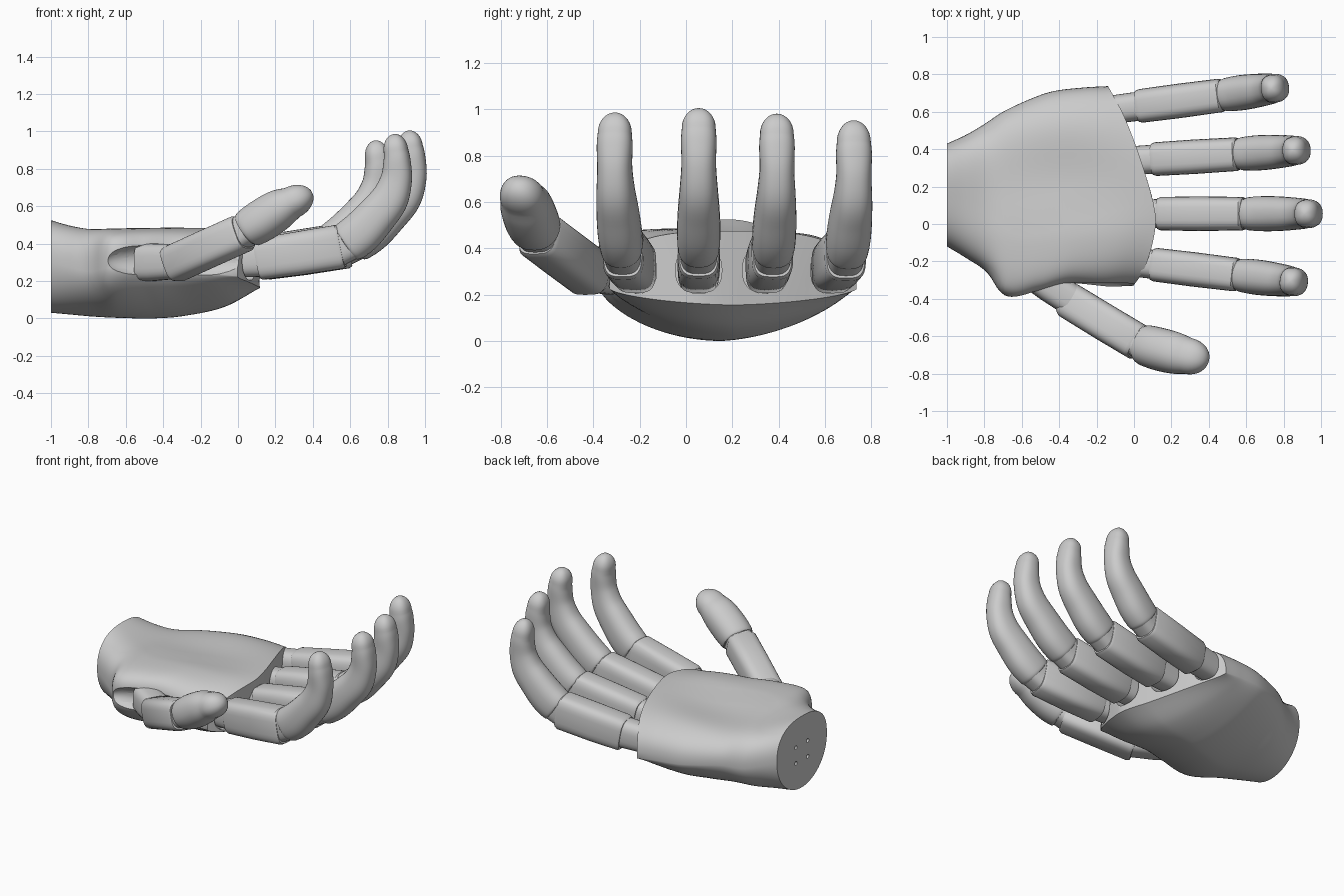
import bpy, bmesh
from math import sin, cos, pi, radians, copysign
from mathutils import Vector

if "Cube" in bpy.data.objects:
    bpy.data.objects.remove(bpy.data.objects["Cube"])


def interp(keys, t):
    """Smooth interpolation through rows (t, a, b, ...)."""
    t = min(max(t, keys[0][0]), keys[-1][0])
    i = 0
    while i < len(keys) - 2 and t > keys[i + 1][0]:
        i += 1

    def slope(k, j):
        a, b = keys[max(k - 1, 0)], keys[min(k + 1, len(keys) - 1)]
        return (b[j] - a[j]) / (b[0] - a[0])
    h = keys[i + 1][0] - keys[i][0]
    s = (t - keys[i][0]) / h
    out = []
    for j in range(1, len(keys[0])):
        p, q = keys[i][j], keys[i + 1][j]
        m, n = slope(i, j) * h, slope(i + 1, j) * h
        out.append((2*s**3 - 3*s*s + 1)*p + (s**3 - 2*s*s + s)*m
                   + (3*s*s - 2*s**3)*q + (s**3 - s*s)*n)
    return out


def sgn_pow(v, e):
    return copysign(abs(v) ** e, v)


def mesh_from_rings(name, rings, strip_end=False, angle=35):
    bm = bmesh.new()
    vs = [[bm.verts.new(p) for p in r] for r in rings]
    n = len(rings[0])
    for a, b in zip(vs, vs[1:]):
        for i in range(n):
            k = (i + 1) % n
            bm.faces.new((a[i], a[k], b[k], b[i]))
    bm.faces.new(vs[0])
    if strip_end:
        e = vs[-1]
        for i in range(n // 2):
            q = [e[i], e[i + 1], e[n - i - 1], e[(n - i) % n]]
            bm.faces.new(list(dict.fromkeys(q)))
    else:
        bm.faces.new(vs[-1])
    bmesh.ops.recalc_face_normals(bm, faces=bm.faces)
    me = bpy.data.meshes.new(name)
    bm.to_mesh(me)
    bm.free()
    ob = bpy.data.objects.new(name, me)
    bpy.context.collection.objects.link(ob)
    smooth(ob, angle)
    return ob


def smooth(ob, angle=35):
    bpy.ops.object.select_all(action='DESELECT')
    ob.select_set(True)
    bpy.context.view_layer.objects.active = ob
    bpy.ops.object.shade_smooth_by_angle(angle=radians(angle))


def sweep(name, rows, side, power=2.5, tip=0, steps=1, n=32):
    """Tube through rows (x, y, z, half width, half thickness), optional round tip."""
    keys = [(i, *r) for i, r in enumerate(rows)]
    count = (len(rows) - 1) * steps
    st = [interp(keys, i / steps) for i in range(count + 1)]
    pts = [Vector(s[:3]) for s in st]
    tan = [(pts[min(i + 1, count)] - pts[max(i - 1, 0)]).normalized() for i in range(count + 1)]
    sec = [(p, t, s[3], s[4]) for p, t, s in zip(pts, tan, st)]
    if tip:
        p, t, w, h = sec[-1]
        for k in range(1, 9):
            a = k / 8 * pi / 2 * 0.96
            sec.append((p + t * tip * sin(a), t, w * cos(a), h * cos(a)))
    rings = []
    for p, t, w, h in sec:
        s = (side - t * side.dot(t)).normalized()
        u = t.cross(s)
        rings.append([p + s * w * sgn_pow(cos(2*pi*i/n), 2/power)
                      + u * h * sgn_pow(sin(2*pi*i/n), 2/power) for i in range(n)])
    return mesh_from_rings(name, rings)


def cut(ob, cutter):
    m = ob.modifiers.new("cut", 'BOOLEAN')
    m.operation, m.object, m.solver = 'DIFFERENCE', cutter, 'EXACT'
    bpy.ops.object.select_all(action='DESELECT')
    bpy.context.view_layer.objects.active = ob
    ob.select_set(True)
    bpy.ops.object.modifier_apply(modifier=m.name)
    bpy.data.objects.remove(cutter)


# Palm shell: curved front edge, sections given as (u, y min, y max, z bottom, z top, z widest)
FRONT = [(-.34, -.01), (-.25, .05), (-.1, .1), (.05, .115), (.3, .05), (.57, -.05), (.74, -.14)]
PALM = [(0, -.12, .43, .03, .525, .30), (.1, -.185, .475, .02, .50, .27),
        (.2, -.255, .53, .01, .482, .25), (.32, -.385, .60, .003, .482, .27),
        (.5, -.36, .67, 0, .485, .26), (.65, -.32, .71, .012, .487, .25),
        (.85, -.335, .73, .06, .485, .24), (1, -.33, .737, .155, .475, .225)]
N, U = 80, 48
rings = []
for k in range(U + 1):
    u = k / U
    y0, y1, zb, zt, zw = interp(PALM, u)
    ring = []
    for i in range(N):
        c, s = cos(2*pi*i/N), sin(2*pi*i/N)
        # the palm rim overhangs the thumb root
        lip = 2.5 * sin(pi * u) ** 2 if c < 0 else 0
        e = 2 / (2.5 + .4 * u + lip) if s > 0 else 2 / (2 - .4 * min(1, 2 * u))
        y = (y0 + y1) / 2 + (y1 - y0) / 2 * sgn_pow(c, e)
        z = zw + ((zt - zw) if s > 0 else (zw - zb)) * sgn_pow(s, e)
        if s > 0:
            z -= .035 * sin(pi * u) * max(0, 1 - ((y - .25) / .33) ** 2) ** 2 * s
        ring.append(Vector((-1 + u * (1 + interp(FRONT, y)[0]), y, z)))
    rings.append(ring)
palm = mesh_from_rings("palm", rings, strip_end=True)

# Shallow thumb recess in the palm side
bpy.ops.mesh.primitive_uv_sphere_add(segments=48, ring_count=24, location=(-.28, -.42, .31))
recess = bpy.context.object
recess.scale = (.44, .13, .115)
cut(palm, recess)

# Screw holes in the wrist face
for y in (.09, .22):
    for z in (.22, .33):
        bpy.ops.mesh.primitive_cylinder_add(vertices=16, radius=.013, depth=.1,
                                            location=(-1, y, z), rotation=(0, pi / 2, 0))
        cut(palm, bpy.context.object)

# Fingers: (name, root x, root y, angle, height factor, tip length factor, slot start, slot half width)
FINGERS = [("index", -.03, -.2, -7, .965, .87, .055, .088),
           ("middle", 0, .055, 0, 1, 1, .03, .1),
           ("ring", -.03, .338, 3.5, .955, .9, 0, .1),
           ("little", -.11, .612, 7.5, .90, .81, 0, .082)]
TIP = [(.615, .402, .08, .095), (.63, .412, .09, .112), (.71, .468, .094, .115),
       (.80, .555, .091, .108), (.883, .65, .083, .1), (.925, .76, .075, .084),
       (.93, .86, .077, .072), (.923, .92, .073, .065)]
for name, rx, ry, ang, k, f, start, sw in FINGERS:
    d = Vector((cos(radians(ang)), sin(radians(ang)), 0))
    side = Vector((-d.y, d.x, 0))

    def rows(local):
        out = []
        for l, z, w, h in local:
            l = .6 + (l - .6) * f if l > .6 else l
            out.append((rx + d.x * l, ry + d.y * l, .3 + (z - .3) * k, w, h))
        return out

    cut(palm, sweep("slot", rows([(start, .305, sw, .1), (.35, .305, sw, .1)]), side, 2.4))
    sweep(name + "_root", rows([(-.08, .305, .076, .09), (.2, .325, .078, .1)]), side, 2.8)
    sweep(name + "_proximal", rows([(.135, .315, .084, .104), (.15, .318, .09, .112),
                                    (.35, .348, .092, .117), (.575, .385, .09, .119),
                                    (.59, .388, .083, .11)]), side, 3.4)
    sweep(name + "_knuckle", rows([(.56, .38, .08, .103), (.66, .425, .08, .1)]), side, 3)
    sweep(name + "_tip", rows(TIP), side, 2.4, tip=.085 / k, steps=5)

# Thumb
side = Vector((.5, .86, 0))
sweep("thumb_root", [(-.51, -.29, .30, .085, .1), (-.45, -.33, .30, .088, .1),
                     (-.30, -.43, .305, .085, .092)], side, 3)
sweep("thumb_proximal", [(-.355, -.405, .285, .088, .092), (-.34, -.414, .292, .098, .1),
                         (-.15, -.53, .378, .099, .1), (.015, -.628, .452, .099, .1),
                         (.03, -.637, .459, .09, .09)], side, 3.4)
sweep("thumb_knuckle", [(0, -.62, .446, .088, .088), (.08, -.65, .495, .088, .088)], side, 3)
sweep("thumb_tip", [(.045, -.643, .472, .092, .092), (.06, -.648, .482, .108, .104),
                    (.13, -.668, .525, .114, .112), (.22, -.69, .583, .111, .106),
                    (.29, -.706, .62, .097, .085)], side, 2.2, tip=.12, steps=5)
smooth(palm, 35)
